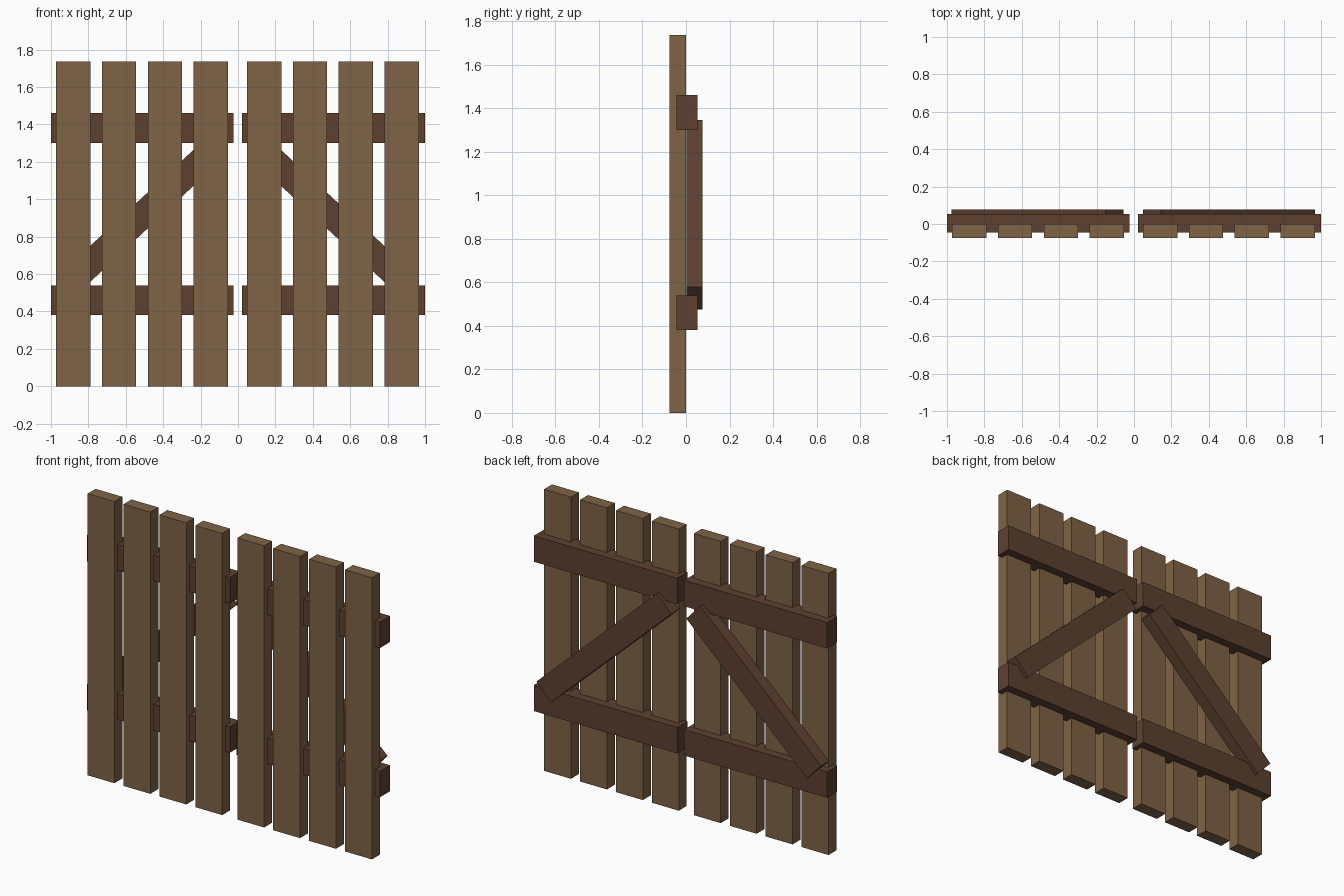
import bpy
import math

if "Cube" in bpy.data.objects:
    bpy.data.objects.remove(bpy.data.objects["Cube"])


def material(name, color):
    m = bpy.data.materials.new(name)
    m.diffuse_color = color
    m.use_nodes = True
    m.node_tree.nodes["Principled BSDF"].inputs["Base Color"].default_value = m.diffuse_color
    return m


light_wood = material("light_wood", (0.21, 0.125, 0.06, 1))
dark_wood = material("dark_wood", (0.11, 0.053, 0.03, 1))


def box(name, center, size, mat, tilt=0.0):
    bpy.ops.mesh.primitive_cube_add(size=1, location=center)
    ob = bpy.context.object
    ob.name = name
    ob.scale = size
    bpy.ops.object.transform_apply(location=False, rotation=False, scale=True)
    ob.rotation_euler.y = tilt
    ob.data.materials.append(mat)
    return ob


# Each gate: label, first plank centre, rail span, brace centre, brace tilt
angle = math.radians(42.9)
gates = [
    ("left", -0.881, (-1.0, -0.025), -0.515, -angle),
    ("right", 0.140, (0.022, 1.0), 0.507, angle),
]

for side, first_x, (x0, x1), brace_x, tilt in gates:
    # Upright planks
    for i in range(4):
        box(f"{side}_plank_{i + 1}", (first_x + i * 0.245, -0.0375, 0.868),
            (0.183, 0.077, 1.736), light_wood)
    # Horizontal rails, let into the planks
    for level, z in (("lower", 0.46), ("upper", 1.38)):
        box(f"{side}_{level}_rail", ((x0 + x1) / 2, 0.0045, z),
            (x1 - x0, 0.098, 0.16), dark_wood)
    # Diagonal brace on the back
    box(f"{side}_brace", (brace_x, 0.039, 0.91), (1.124, 0.075, 0.141),
        dark_wood, tilt)
